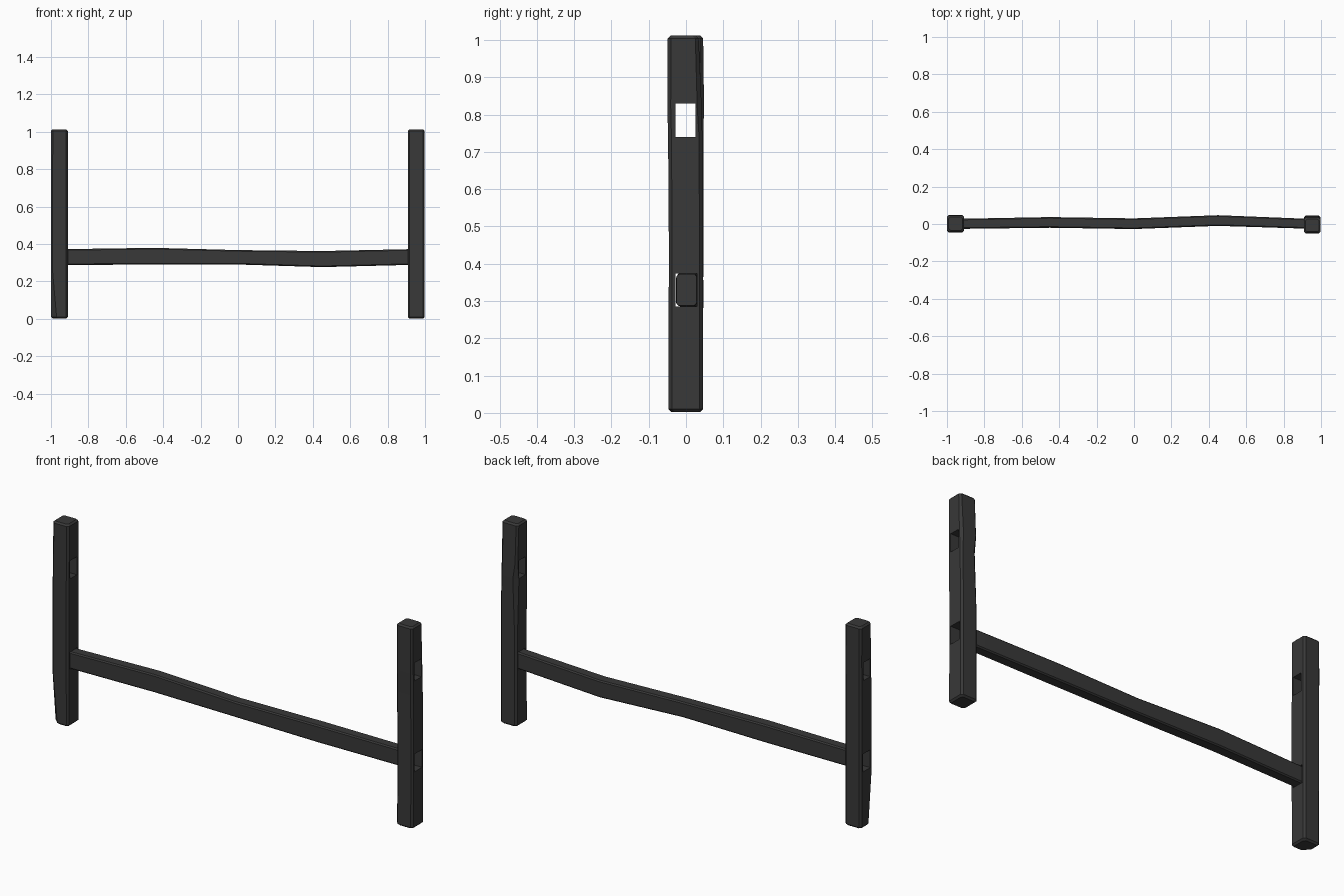
import bpy, bmesh

if "Cube" in bpy.data.objects:
    bpy.data.objects.remove(bpy.data.objects["Cube"])

dark = bpy.data.materials.new("dark_wood")
dark.diffuse_color = (0.04, 0.04, 0.04, 1)
dark.use_nodes = True
dark.node_tree.nodes["Principled BSDF"].inputs["Base Color"].default_value = dark.diffuse_color


def ring(u0, u1, v0, v1, ch):
    """Chamfered rectangle; ch = chamfers at (u0,v0), (u1,v0), (u1,v1), (u0,v1)."""
    a, b, c, d = ch
    return [(u0 + a, v0), (u1 - b, v0), (u1, v0 + b), (u1, v1 - c),
            (u1 - c, v1), (u0 + d, v1), (u0, v1 - d), (u0, v0 + a)]


def loft(name, rings):
    """Skin a list of 3D rings and close both ends."""
    bm = bmesh.new()
    rows = [[bm.verts.new(p) for p in r] for r in rings]
    for r, s in zip(rows, rows[1:]):
        n = len(r)
        for i in range(n):
            bm.faces.new((r[i], r[(i + 1) % n], s[(i + 1) % n], s[i]))
    bm.faces.new(rows[0][::-1])
    bm.faces.new(rows[-1])
    bmesh.ops.recalc_face_normals(bm, faces=bm.faces)
    me = bpy.data.meshes.new(name)
    bm.to_mesh(me)
    bm.free()
    ob = bpy.data.objects.new(name, me)
    bpy.context.collection.objects.link(ob)
    me.materials.append(dark)
    return ob


def shade(ob):
    bpy.ops.object.select_all(action='DESELECT')
    ob.select_set(True)
    bpy.context.view_layer.objects.active = ob
    bpy.ops.object.shade_smooth_by_angle(angle=0.5)


def box_cutter(name, y0, y1, z0, z1):
    bpy.ops.mesh.primitive_cube_add(size=1, location=(0, (y0 + y1) / 2, (z0 + z1) / 2))
    ob = bpy.context.object
    ob.name = name
    ob.scale = (2.4, y1 - y0, z1 - z0)
    ob.hide_render = True
    ob.display_type = 'WIRE'
    return ob


# Mortise holes running through both posts
cutters = [box_cutter("upper_mortise_cutter", -0.028, 0.025, 0.74, 0.83),
           box_cutter("lower_mortise_cutter", -0.028, 0.03, 0.285, 0.374)]


def post(name, x0, x1, sections):
    """sections: z, y0, y1, corner chamfers; ends are eased inward."""
    e = 0.008
    rows = []
    for i, (z, y0, y1, ch) in enumerate(sections):
        main = [(x, y, z) for x, y in ring(x0, x1, y0, y1, ch)]
        cap = [(x, y) for x, y in ring(x0 + e, x1 - e, y0 + e, y1 - e, ch)]
        if i == 0:
            rows.append([(x, y, z - e) for x, y in cap])
        rows.append(main)
        if i == len(sections) - 1:
            rows.append([(x, y, z + e) for x, y in cap])
    ob = loft(name, rows)
    for c in cutters:
        m = ob.modifiers.new("mortise", 'BOOLEAN')
        m.operation = 'DIFFERENCE'
        m.solver = 'EXACT'
        m.object = c
    shade(ob)


s = 0.009
# Left post: one outer corner whittled away at the foot
post("left_post", -1.0, -0.91, [
    (0.010, -0.044, 0.046, (0.030, s, s, s)),
    (0.250, -0.046, 0.046, (s, s, s, s)),
    (0.700, -0.046, 0.047, (s, s, s, s)),
    (0.850, -0.043, 0.048, (s, s, s, s)),
    (1.004, -0.043, 0.046, (0.012, s, s, s))])

# Right post: narrows towards the top, with a worn inner back corner
post("right_post", 0.908, 0.998, [
    (0.010, -0.047, 0.045, (s, s, s, s)),
    (0.450, -0.046, 0.045, (s, s, s, s)),
    (0.740, -0.048, 0.044, (s, s, s, 0.020)),
    (0.820, -0.050, 0.042, (s, s, 0.012, s)),
    (1.004, -0.049, 0.034, (s, s, s, s))])

# Crooked rail with ends seated inside the lower mortises: x, y0, y1, z0, z1
path = [(-0.925, -0.026, 0.028, 0.287, 0.372),
        (-0.45, -0.020, 0.037, 0.290, 0.379),
        (0.0, -0.027, 0.030, 0.290, 0.367),
        (0.45, -0.010, 0.047, 0.276, 0.362),
        (0.925, -0.025, 0.028, 0.288, 0.372)]
rows = [[(x, y, z) for y, z in ring(y0, y1, z0, z1, (0.006,) * 4)]
        for x, y0, y1, z0, z1 in path]
rail = loft("cross_rail", rows)
shade(rail)
